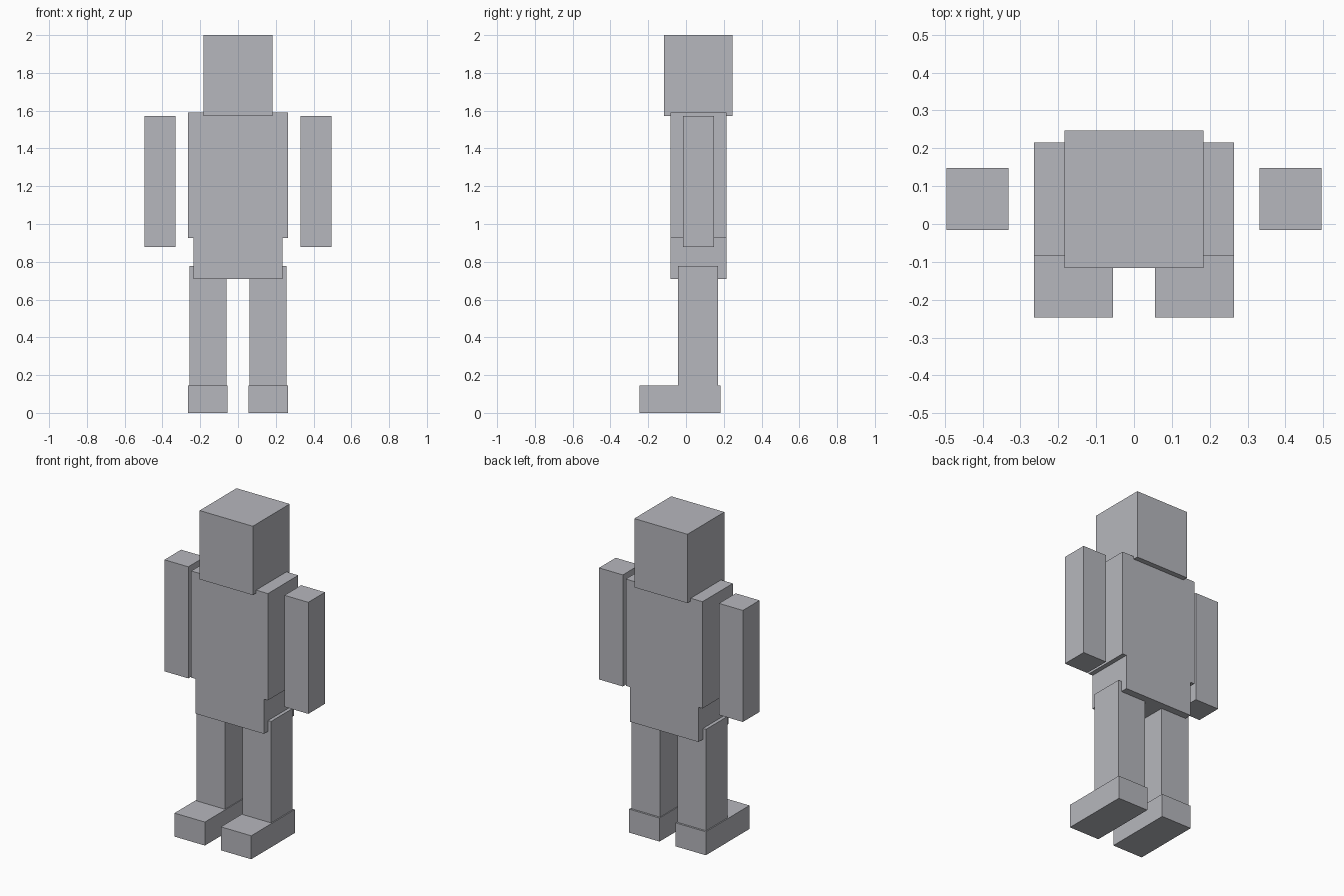
import bpy
import bmesh

cube = bpy.data.objects.get("Cube")
if cube:
    bpy.data.objects.remove(cube, do_unlink=True)

# Single plain grey for the whole figure
grey = bpy.data.materials.new("plain_grey")
grey.use_nodes = True
colour = (0.47, 0.475, 0.51, 1.0)
grey.diffuse_color = colour
grey.node_tree.nodes["Principled BSDF"].inputs["Base Color"].default_value = colour


def add_object(name, bm):
    bmesh.ops.recalc_face_normals(bm, faces=bm.faces)
    mesh = bpy.data.meshes.new(name)
    bm.to_mesh(mesh)
    bm.free()
    mesh.materials.append(grey)
    obj = bpy.data.objects.new(name, mesh)
    bpy.context.collection.objects.link(obj)
    return obj


def prism(name, profile, y0, y1):
    """Extrude an x-z outline from y0 to y1."""
    bm = bmesh.new()
    face = bm.faces.new([bm.verts.new((x, y0, z)) for x, z in profile])
    moved = bmesh.ops.extrude_face_region(bm, geom=[face])["geom"]
    verts = [v for v in moved if isinstance(v, bmesh.types.BMVert)]
    bmesh.ops.translate(bm, verts=verts, vec=(0, y1 - y0, 0))
    return add_object(name, bm)


def block(name, x, y, z):
    """Box between the given (low, high) ranges."""
    outline = [(x[0], z[0]), (x[1], z[0]), (x[1], z[1]), (x[0], z[1])]
    return prism(name, outline, *y)


# Head
block("head", (-0.183, 0.183), (-0.116, 0.247), (1.572, 2.0))

# Torso narrowing to the hips in one piece
half = [(0.236, 0.71), (0.236, 0.926), (0.264, 0.926), (0.264, 1.59)]
prism("torso", half + [(-x, z) for x, z in reversed(half)], -0.083, 0.215)

# Limbs on both sides
for side, s in (("left", 1), ("right", -1)):
    def limb(part, inner, outer, y, z):
        block(f"{side}_{part}", sorted((s * inner, s * outer)), y, z)

    limb("arm", 0.331, 0.495, (-0.016, 0.148), (0.878, 1.572))
    limb("leg", 0.06, 0.257, (-0.042, 0.17), (0.14, 0.777))
    limb("foot", 0.055, 0.264, (-0.247, 0.182), (0.0, 0.146))
